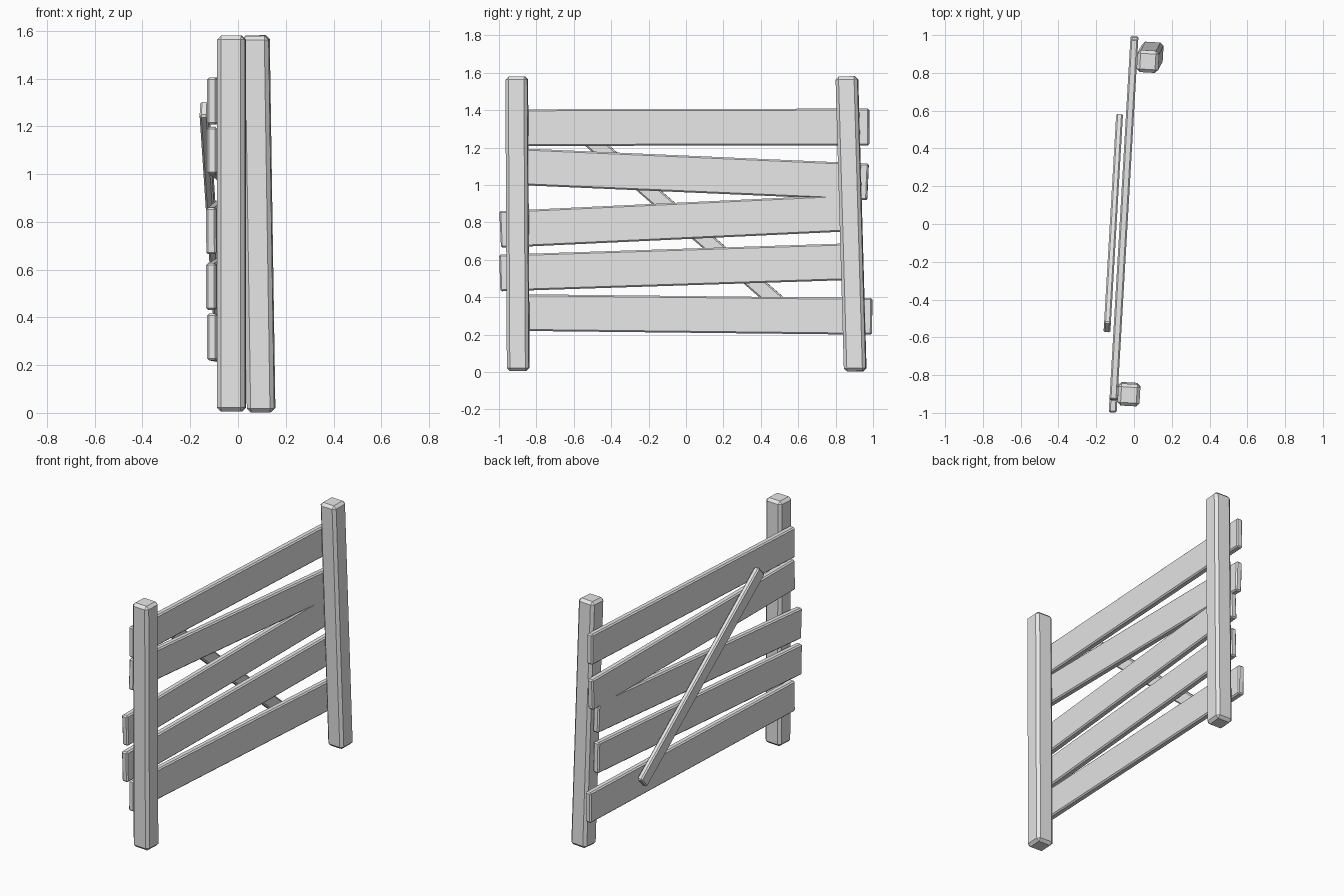
import bpy
import bmesh
from mathutils import Matrix, Vector

cube = bpy.data.objects.get("Cube")
if cube:
    bpy.data.objects.remove(cube, do_unlink=True)

# Single plain colour
grey = bpy.data.materials.new("plain_grey")
grey.use_nodes = True
colour = (0.8, 0.8, 0.8, 1)
grey.diffuse_color = colour
grey.node_tree.nodes["Principled BSDF"].inputs["Base Color"].default_value = colour

SLOPE = 0.058                      # the fence runs slightly askew along y
NORMAL = Vector((1, -SLOPE, 0)).normalized()


def beam(name, start, end, width, thickness, bevel):
    """Chamfered timber between two centre points, thickness along the fence normal."""
    start, end = Vector(start), Vector(end)
    along = (end - start).normalized()
    normal = (NORMAL - along * NORMAL.dot(along)).normalized()
    side = normal.cross(along)
    bm = bmesh.new()
    bmesh.ops.create_cube(bm, size=1)
    bmesh.ops.scale(bm, vec=(thickness, (end - start).length, width), verts=bm.verts)
    bmesh.ops.bevel(bm, geom=bm.edges[:], offset=bevel, segments=1,
                    affect='EDGES', profile=0.5)
    frame = Matrix((normal, along, side)).transposed().to_4x4()
    frame.translation = (start + end) / 2
    bm.transform(frame)
    bmesh.ops.recalc_face_normals(bm, faces=bm.faces)
    mesh = bpy.data.meshes.new(name)
    bm.to_mesh(mesh)
    bm.free()
    mesh.materials.append(grey)
    obj = bpy.data.objects.new(name, mesh)
    bpy.context.scene.collection.objects.link(obj)


def on_fence(y, z, offset=0):
    return (-0.055 + offset + SLOPE * y, y, z)


# Posts, the rear one leaning
beam("front_post", (-0.027, -0.897, 0.005), (-0.027, -0.905, 1.58), 0.117, 0.117, 0.017)
beam("rear_post", (0.097, 0.905, 0.003), (0.073, 0.86, 1.58), 0.117, 0.115, 0.017)

# Uneven planks: start y, start z, end y, end z
planks = [
    ("top_plank", -0.93, 1.306, 0.98, 1.31),
    ("upper_plank", -0.93, 1.099, 0.973, 1.016),
    ("middle_plank", -0.993, 0.762, 0.92, 0.852),
    ("lower_plank", -0.995, 0.529, 0.92, 0.591),
    ("bottom_plank", -0.93, 0.318, 0.995, 0.297),
]
for name, y0, z0, y1, z1 in planks:
    beam(name, on_fence(y0, z0), on_fence(y1, z1), 0.196, 0.042, 0.008)

# Diagonal brace behind the planks
beam("diagonal_brace", on_fence(-0.55, 1.275, -0.055), on_fence(0.56, 0.31, -0.055),
     0.085, 0.036, 0.008)
